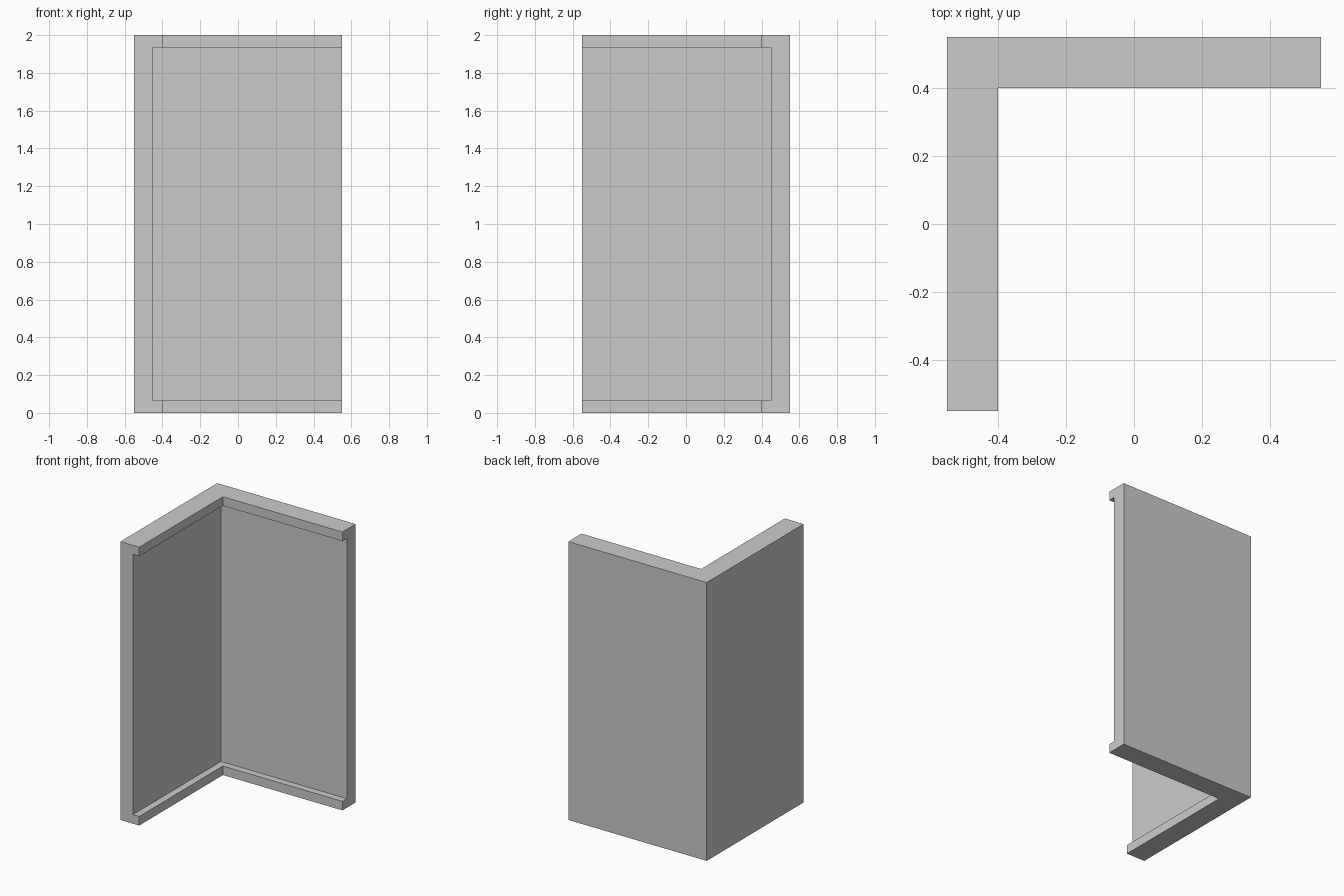
import bpy
import bmesh

if "Cube" in bpy.data.objects:
    bpy.data.objects.remove(bpy.data.objects["Cube"])

HALF, HEIGHT = 0.55, 2.0
WALL, TRIM, TRIM_H = 0.10, 0.15, 0.065

# Wall cross-section (depth inward, height): panel with base and top trim
profile = [(0, 0), (TRIM, 0), (TRIM, TRIM_H), (WALL, TRIM_H),
           (WALL, HEIGHT - TRIM_H), (TRIM, HEIGHT - TRIM_H),
           (TRIM, HEIGHT), (0, HEIGHT)]

# L-shaped path: outer point and inward direction, mitred at the corner
path = [((-HALF, -HALF), (1, 0)),
        ((-HALF, HALF), (1, -1)),
        ((HALF, HALF), (0, -1))]

# Sweep the cross-section along the path
bm = bmesh.new()
rings = [[bm.verts.new((x + d * dx, y + d * dy, z)) for d, z in profile]
         for (x, y), (dx, dy) in path]
n = len(profile)
for a, b in zip(rings, rings[1:]):
    for i in range(n):
        j = (i + 1) % n
        bm.faces.new((a[i], a[j], b[j], b[i]))

# End caps
bm.faces.new(rings[0])
bm.faces.new(rings[-1][::-1])
bmesh.ops.recalc_face_normals(bm, faces=bm.faces[:])

mesh = bpy.data.meshes.new("corner_wall")
bm.to_mesh(mesh)
bm.free()
bpy.context.collection.objects.link(bpy.data.objects.new("corner_wall", mesh))
